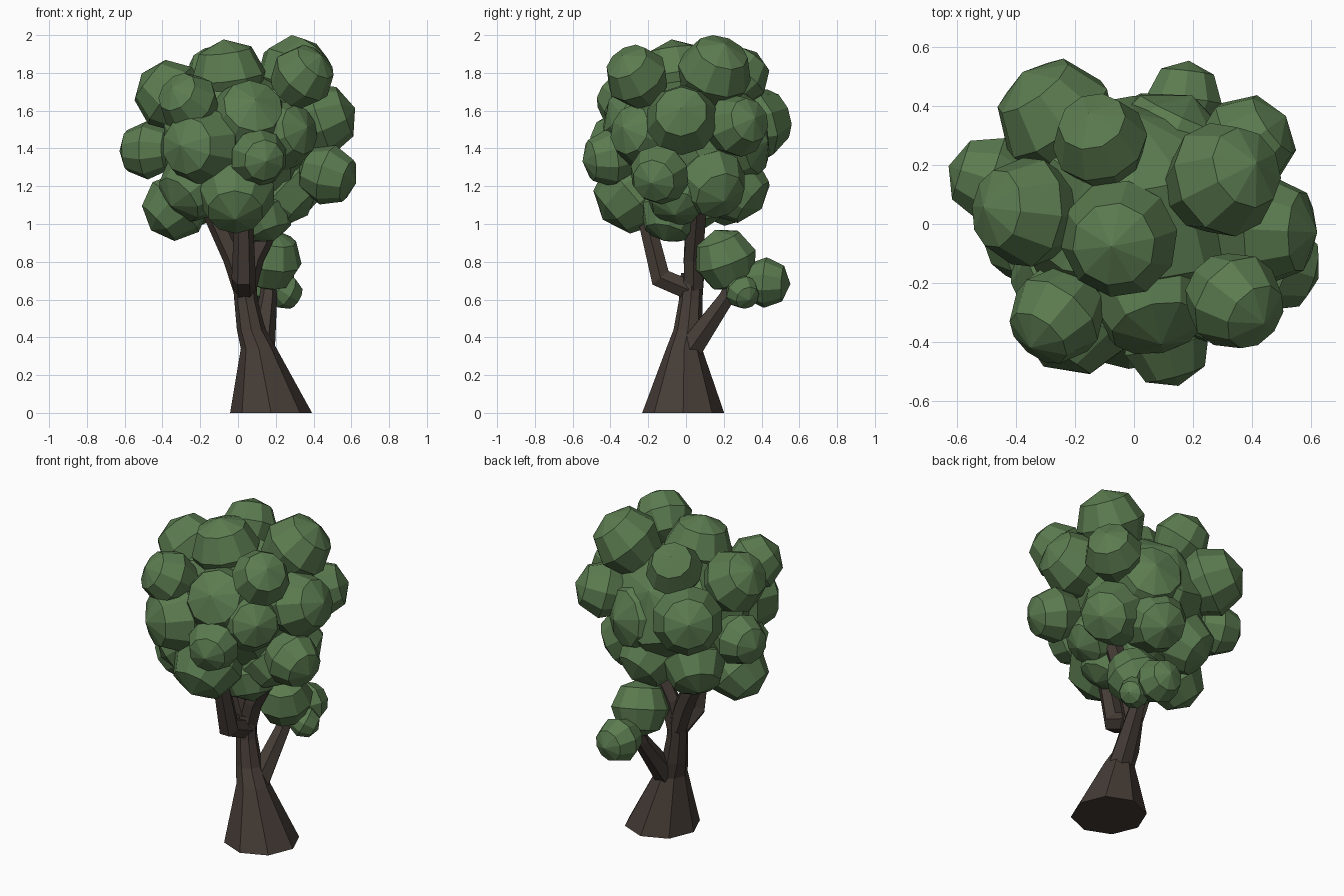
import bpy, bmesh, math
from mathutils import Vector, Matrix


def material(name, color):
    m = bpy.data.materials.new(name)
    m.diffuse_color = (*color, 1)
    return m


LEAF = material("leaf_green", (0.105, 0.20, 0.08))
BARK = material("bark_brown", (0.06, 0.045, 0.037))


def finish(name, bm, mat):
    bmesh.ops.recalc_face_normals(bm, faces=bm.faces)
    me = bpy.data.meshes.new(name)
    bm.to_mesh(me)
    bm.free()
    me.materials.append(mat)
    ob = bpy.data.objects.new(name, me)
    bpy.context.collection.objects.link(ob)
    return ob


def limb(name, path, sides, level=False):
    """Faceted tube through (x, y, z, radius) points; level keeps the rings horizontal."""
    bm = bmesh.new()
    pts = [Vector(p[:3]) for p in path]
    rings = []
    for i, p in enumerate(pts):
        t = Vector((0, 0, 1))
        if not level:
            a = (p - pts[i - 1]).normalized() if i else Vector()
            b = (pts[i + 1] - p).normalized() if i < len(pts) - 1 else Vector()
            t = (a + b).normalized()
        # a fixed side axis keeps the rings from twisting along the limb
        u = (Vector((1, 0, 0)) - t * t.x).normalized()
        v = t.cross(u)
        ring = []
        for k in range(sides):
            ang = math.tau * k / sides
            ring.append(bm.verts.new(p + path[i][3] * (u * math.cos(ang) + v * math.sin(ang))))
        rings.append(ring)
    for r0, r1 in zip(rings, rings[1:]):
        for k in range(sides):
            n = (k + 1) % sides
            bm.faces.new((r0[k], r0[n], r1[n], r1[k]))
    bm.faces.new(rings[0])
    bm.faces.new(rings[-1])
    return finish(name, bm, BARK)


def foliage(name, blobs, heart):
    """Coarse flat-faced balls (x, y, z, radius), each with its pole facing outward."""
    bm = bmesh.new()
    for x, y, z, r in blobs:
        c = Vector((x, y, z))
        rot = (c - Vector(heart)).to_track_quat('Z', 'Y').to_matrix().to_4x4()
        bmesh.ops.create_uvsphere(bm, u_segments=10, v_segments=4, radius=r * 1.03,
                                  matrix=Matrix.Translation(c) @ rot)
    return finish(name, bm, LEAF)


# Flared trunk
limb("trunk", [(0.175, -0.015, 0, 0.217), (0.11, -0.01, 0.34, 0.095),
               (0.07, 0.01, 0.44, 0.076), (0.042, 0.025, 0.6, 0.062),
               (0.03, 0.035, 0.74, 0.062)], 8, level=True)

# Branches
limb("left_branch", [(0.03, 0.04, 0.66, 0.058), (-0.02, 0.04, 0.82, 0.06),
                     (-0.15, 0.05, 1.1, 0.055)], 6)
limb("right_branch", [(0.04, 0.04, 0.66, 0.058), (0.08, 0.04, 0.82, 0.058),
                      (0.21, 0.06, 1.08, 0.055)], 6)
limb("front_branch", [(0.035, 0.03, 0.645, 0.06), (0.03, -0.135, 0.715, 0.064),
                      (0.03, -0.21, 1.02, 0.05)], 6)
limb("back_branch", [(0.12, 0.01, 0.32, 0.075), (0.16, 0.215, 0.61, 0.047),
                     (0.165, 0.25, 0.7, 0.04)], 6)

# Main crown: top, sides, front, underside and back
foliage("crown", [
    (-0.05, -0.05, 1.78, 0.195), (0.30, 0.15, 1.80, 0.195), (-0.115, 0.28, 1.78, 0.16),
    (-0.36, 0.04, 1.68, 0.185), (-0.26, 0.355, 1.53, 0.20), (-0.26, -0.31, 1.64, 0.16),
    (0.34, -0.26, 1.78, 0.165), (0.38, 0.27, 1.52, 0.165), (-0.48, 0.15, 1.39, 0.15),
    (0.435, -0.02, 1.55, 0.19), (0.475, -0.14, 1.26, 0.158), (0.11, -0.40, 1.35, 0.15),
    (-0.19, -0.30, 1.41, 0.21), (-0.01, -0.28, 1.16, 0.205), (0.05, -0.22, 1.54, 0.22),
    (0.23, -0.21, 1.47, 0.185), (-0.33, -0.04, 1.09, 0.175), (0.13, -0.08, 1.06, 0.16),
    (0.24, -0.04, 1.17, 0.175), (0.27, 0.13, 1.22, 0.19), (-0.19, 0.19, 1.18, 0.185),
    (0.10, 0.22, 1.42, 0.23), (-0.22, -0.16, 1.21, 0.195), (0.0, 0.03, 1.42, 0.40),
    (0.06, 0.25, 1.20, 0.19), (0.0, 0.05, 1.15, 0.18),
], (0, 0, 1.4))

# Small tuft on the back branch
foliage("low_tuft", [(0.17, 0.21, 0.81, 0.165), (0.17, 0.42, 0.69, 0.13),
                     (0.25, 0.30, 0.64, 0.09)], (0.15, 0.25, 0.7))
